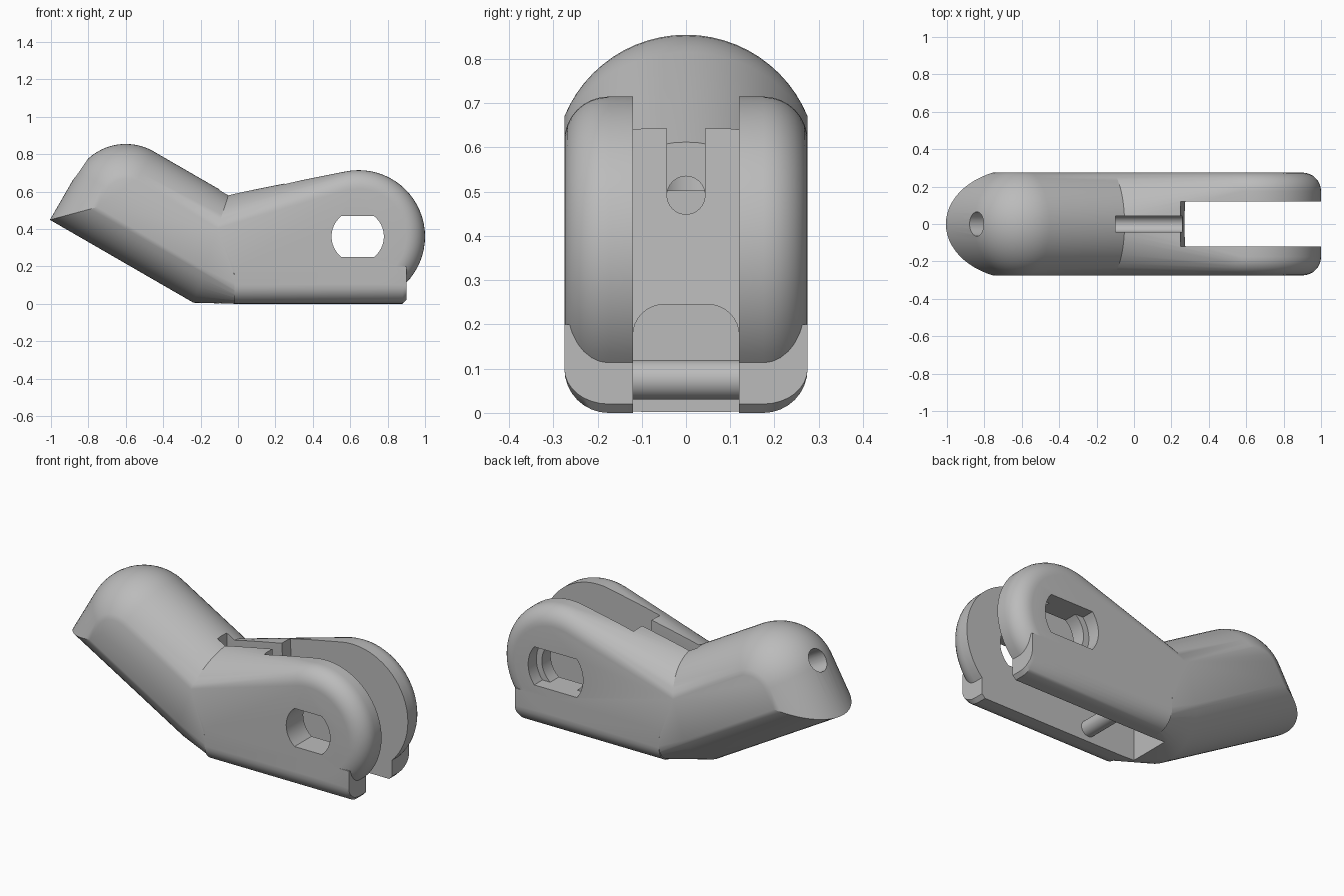
import bpy, bmesh, math
from mathutils import Vector

if "Cube" in bpy.data.objects:
    bpy.data.objects.remove(bpy.data.objects["Cube"])

grey = bpy.data.materials.new("plain grey")
grey.use_nodes = True
grey.diffuse_color = (0.5, 0.5, 0.5, 1)
grey.node_tree.nodes["Principled BSDF"].inputs["Base Color"].default_value = (0.5, 0.5, 0.5, 1)

HALF = 0.275                      # half thickness of the part
R = 0.297                         # radius of the tilted arm
SEG = 64
TILT = math.radians(30)
ALONG = Vector((-math.cos(TILT), 0, math.sin(TILT)))
UP = Vector((math.sin(TILT), 0, math.cos(TILT)))
CENTRE = Vector((-0.6, 0, 0.558))
SIDE = Vector((0, 1, 0))


def hull(name, points):
    """Convex solid around a set of points."""
    bm = bmesh.new()
    for p in points:
        bm.verts.new(p)
    bmesh.ops.remove_doubles(bm, verts=bm.verts, dist=0.0005)
    res = bmesh.ops.convex_hull(bm, input=bm.verts)
    junk = [g for g in res["geom_interior"] + res["geom_unused"] if isinstance(g, bmesh.types.BMVert)]
    bmesh.ops.delete(bm, geom=list(set(junk)), context="VERTS")
    bmesh.ops.dissolve_limit(bm, angle_limit=0.002, verts=bm.verts, edges=bm.edges)
    bmesh.ops.recalc_face_normals(bm, faces=bm.faces)
    me = bpy.data.meshes.new(name)
    bm.to_mesh(me)
    bm.free()
    me.materials.append(grey)
    ob = bpy.data.objects.new(name, me)
    bpy.context.collection.objects.link(ob)
    return ob


def combine(target, other, operation):
    mod = target.modifiers.new(operation, "BOOLEAN")
    mod.operation, mod.solver, mod.object = operation, "EXACT", other
    bpy.context.view_layer.objects.active = target
    bpy.ops.object.modifier_apply(modifier=mod.name)
    bpy.data.objects.remove(other)


def rod(name, start, end, r):
    start, end = Vector(start), Vector(end)
    turn = Vector((0, 0, 1)).rotation_difference(end - start)
    ring = [turn @ Vector((r * math.cos(a), r * math.sin(a), 0))
            for a in (2 * math.pi * i / 32 for i in range(32))]
    return hull(name, [c + p for c in (start, end) for p in ring])


def slab(name, x0, x1, z0, z1, half):
    return hull(name, [(x, y, z) for x in (x0, x1) for z in (z0, z1) for y in (-half, half)])


def arc(start, stop, n):
    return [start + (stop - start) * i / n for i in range(n + 1)]


# Rounded-bottom section shared by the base and the foot of the arm
def base_section(x, top, lift=0.0):
    pts = []
    for a in arc(0, math.pi / 2, 8):
        y, z = HALF - 0.1 + 0.1 * math.sin(a), 0.1 - (0.1 - lift) * math.cos(a)
        pts += [(x, y, z), (x, -y, z)]
    return pts + [(x, HALF, top), (x, -HALF, top)]


# Ring of the arm's round section, slid along the arm onto the bend plane
bend_top, bend_low = Vector((-0.05, 0, 0.585)), Vector((-0.24, 0, 0))
normal = (bend_top - bend_low).cross(SIDE)
limit = math.asin(HALF / R)
angles = arc(-limit, limit, 24)
bend_ring = []
for sign in (1, -1):
    for a in angles:
        p = CENTRE + SIDE * R * math.sin(a) + UP * sign * R * math.cos(a)
        p += ALONG * ((bend_top - p).dot(normal) / ALONG.dot(normal))
        bend_ring.append(p)

# Arm: dome above its axis, upright rounded nose below it
nose = []
for a in angles:
    y, reach = R * math.sin(a), R * math.cos(a)
    for b in arc(0, math.pi / 2, 16):
        nose.append(CENTRE + SIDE * y + (ALONG * math.cos(b) + UP * math.sin(b)) * reach)
    nose.append(CENTRE + SIDE * y + (ALONG - UP) * reach)
body = hull("bracket_body", nose + bend_ring + base_section(0, 0.1))

# Round lobe with softened rims, blended back to the bend
lobe = []
for b in arc(0, math.pi / 2, 8):
    y, r = HALF - 0.1 + 0.1 * math.sin(b), 0.255 + 0.1 * math.cos(b)
    for i in range(SEG):
        a = 2 * math.pi * i / SEG
        lobe += [(0.645 + r * math.cos(a), s * y, 0.36 + r * math.sin(a)) for s in (-1, 1)]
combine(body, hull("lobe", lobe + bend_ring), "UNION")

# Straight base strip
base = base_section(-0.02, 0.2) + base_section(0.88, 0.2) + base_section(0.9, 0.2, 0.02)
combine(body, hull("base", base), "UNION")

# Open slot between the two cheeks
slot = [(x, y, z) for x, z in ((0.29, -0.1), (0.23, 1), (1.2, 1), (1.2, -0.1)) for y in (-0.12, 0.12)]
combine(body, hull("slot_cutter", slot), "DIFFERENCE")

# Arched pocket in the underside, open to the slot
pocket = []
for x in (-0.1, 0.32):
    for a in arc(0, math.pi / 2, 8):
        y, z = 0.05 + 0.07 * math.cos(a), 0.175 + 0.07 * math.sin(a)
        pocket += [(x, y, z), (x, -y, z)]
    pocket += [(x, 0.12, -0.1), (x, -0.12, -0.1)]
combine(body, hull("pocket_cutter", pocket), "DIFFERENCE")

# Cable groove, its bore, and the wider bore out through the nose
combine(body, slab("groove_cutter", -0.1, 0.35, 0.492, 0.9, 0.043), "DIFFERENCE")
combine(body, rod("bore_cutter", (-0.47, 0, 0.492), (0.35, 0, 0.492), 0.043), "DIFFERENCE")
combine(body, rod("nose_bore_cutter", CENTRE - ALONG * 0.14 + UP * 0.02,
                  CENTRE + ALONG * 0.5 + UP * 0.02, 0.065), "DIFFERENCE")


# Flat-sided bolt hole, with a wider recess on the rear cheek
def flat_hole(name, r, y0, y1):
    flat = math.asin(0.11 / r)
    pts = [(0.64 + s * r * math.cos(a), y, 0.36 + r * math.sin(a))
           for s in (-1, 1) for a in arc(-flat, flat, 12) for y in (y0, y1)]
    return hull(name, pts)


combine(body, flat_hole("bolt_hole_cutter", 0.14, -0.4, 0.4), "DIFFERENCE")
combine(body, flat_hole("recess_cutter", 0.175, 0.2, 0.4), "DIFFERENCE")

# Cross pin inside the pocket
pin = rod("cross_pin", (0.2, -0.125, 0.075), (0.2, 0.125, 0.075), 0.045)

for ob in (body, pin):
    bpy.ops.object.select_all(action="DESELECT")
    ob.select_set(True)
    bpy.context.view_layer.objects.active = ob
    bpy.ops.object.shade_smooth_by_angle(angle=math.radians(30))
